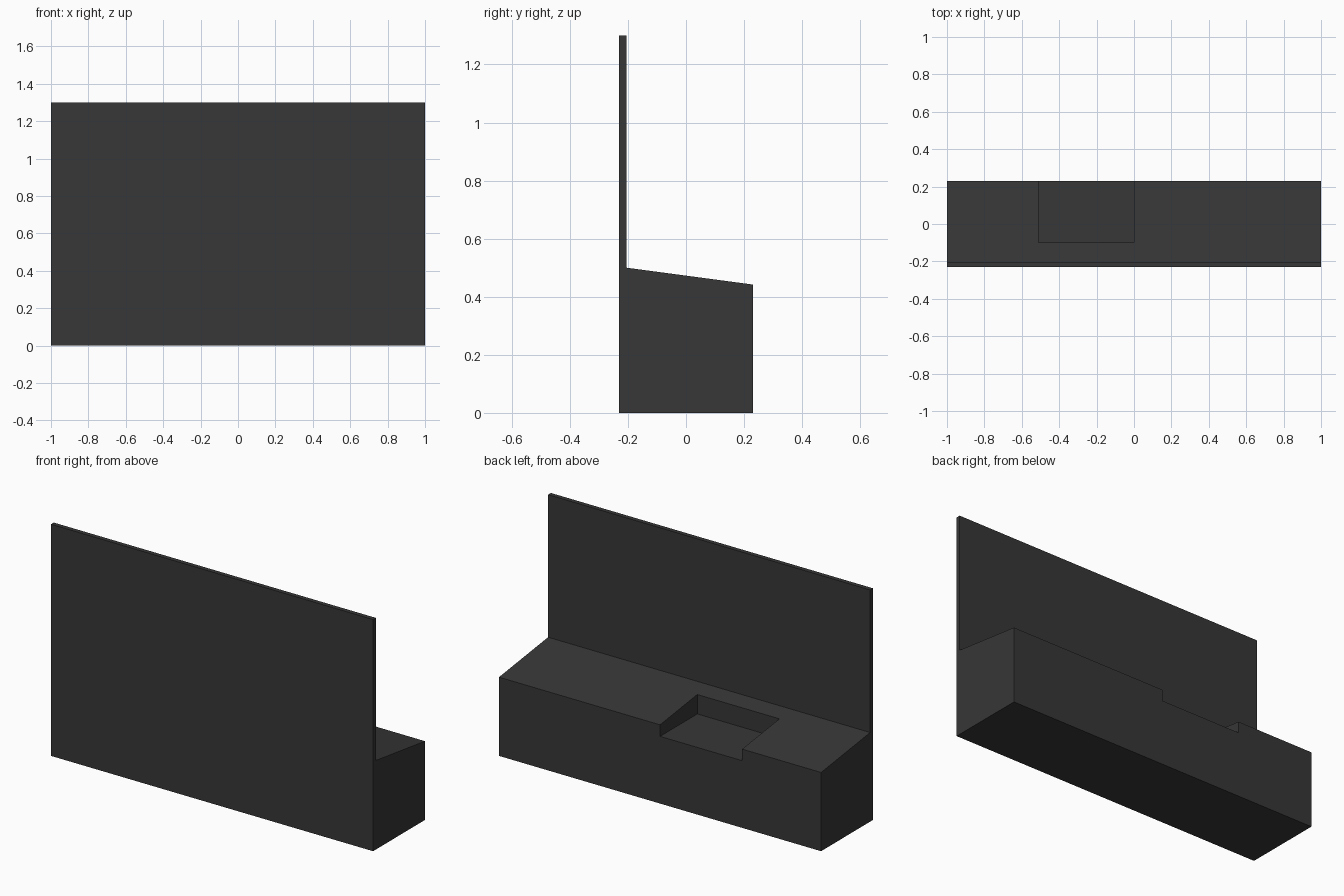
import bpy
import bmesh

cube = bpy.data.objects.get("Cube")
if cube:
    bpy.data.objects.remove(cube, do_unlink=True)

charcoal = bpy.data.materials.new("charcoal")
charcoal.use_nodes = True
colour = (0.038, 0.038, 0.038, 1)
charcoal.diffuse_color = colour
charcoal.node_tree.nodes["Principled BSDF"].inputs["Base Color"].default_value = colour


def extrude_profile(name, profile, x_min, x_max):
    """Sweep a closed (y, z) profile along x into a flat-shaded solid."""
    bm = bmesh.new()
    face = bm.faces.new([bm.verts.new((x_min, y, z)) for y, z in profile])
    swept = bmesh.ops.extrude_face_region(bm, geom=[face])["geom"]
    verts = [v for v in swept if isinstance(v, bmesh.types.BMVert)]
    bmesh.ops.translate(bm, verts=verts, vec=(x_max - x_min, 0, 0))
    bmesh.ops.recalc_face_normals(bm, faces=bm.faces)
    mesh = bpy.data.meshes.new(name)
    bm.to_mesh(mesh)
    bm.free()
    mesh.materials.append(charcoal)
    obj = bpy.data.objects.new(name, mesh)
    bpy.context.collection.objects.link(obj)
    return obj


# Tall thin front panel with a sloping-topped counter behind it
counter = extrude_profile(
    "counter_with_front_panel",
    [(-0.23, 0), (0.23, 0), (0.23, 0.442), (-0.205, 0.5), (-0.205, 1.3), (-0.23, 1.3)],
    -1, 1)

# Level recess in the counter top, open at the back
cutter = extrude_profile(
    "recess_cutter",
    [(-0.1, 0.377), (0.4, 0.377), (0.4, 0.7), (-0.1, 0.7)],
    -0.51, 0)
cutter.hide_render = True

recess = counter.modifiers.new("recess", "BOOLEAN")
recess.operation = "DIFFERENCE"
recess.solver = "EXACT"
recess.object = cutter

# Bake the cut and drop the cutter
bpy.context.view_layer.objects.active = counter
bpy.ops.object.modifier_apply(modifier=recess.name)
bpy.data.objects.remove(cutter, do_unlink=True)
